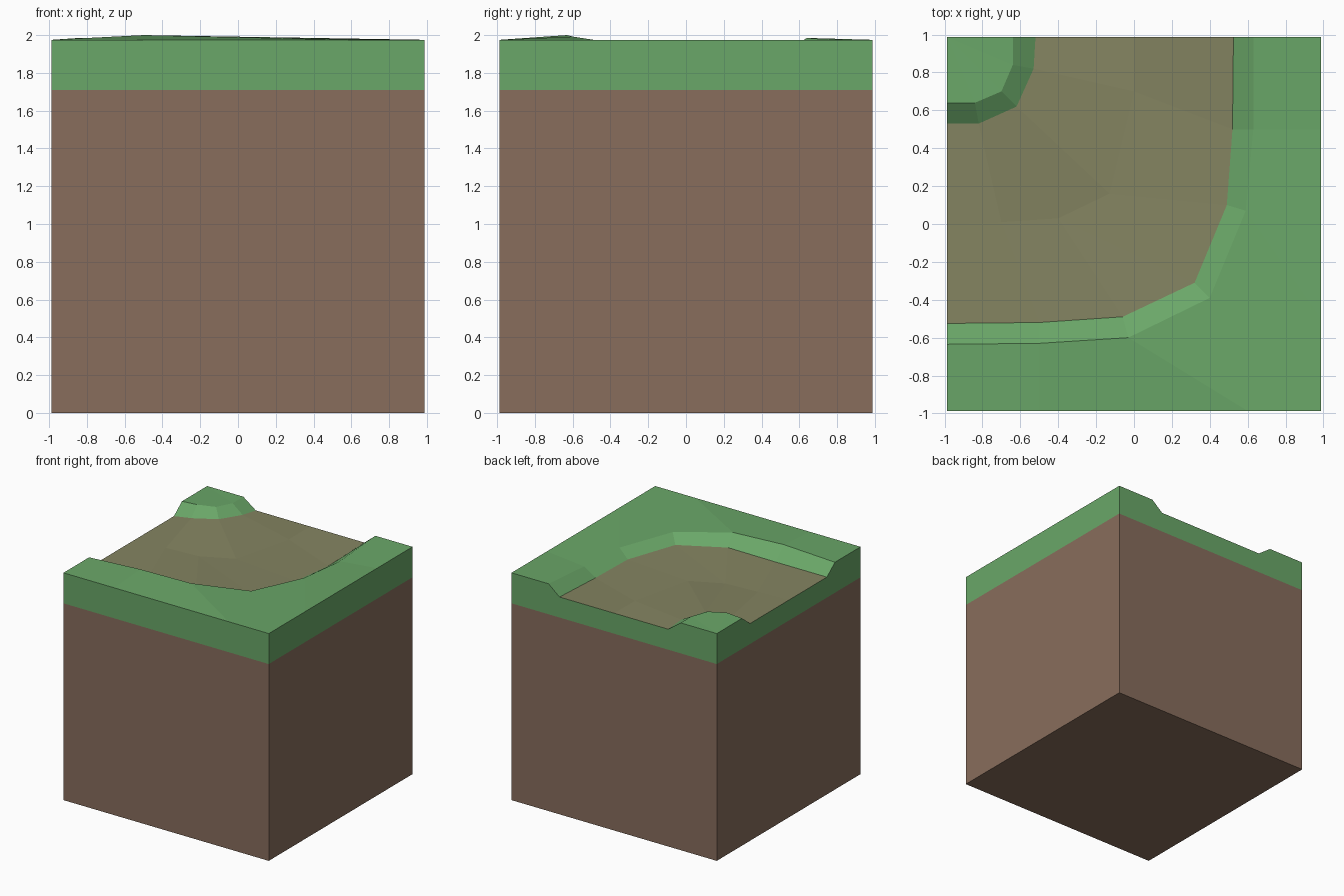
import bpy
import bmesh
from mathutils import Vector

default_cube = bpy.data.objects.get("Cube")
if default_cube:
    bpy.data.objects.remove(default_cube, do_unlink=True)

HALF = 0.987       # half the width of the block
SOIL_TOP = 1.71    # where the soil meets the grass
RIM = 1.975        # normal grass height
BED = 1.888        # path height at the block edges


def make_material(name, colour):
    material = bpy.data.materials.new(name)
    material.use_nodes = True
    material.diffuse_color = (*colour, 1)
    shader = next(n for n in material.node_tree.nodes if n.type == "BSDF_PRINCIPLED")
    shader.inputs["Base Color"].default_value = (*colour, 1)
    shader.inputs["Roughness"].default_value = 0.9
    return material


grass = make_material("grass_green", (0.144, 0.386, 0.138))
path = make_material("path_olive", (0.231, 0.231, 0.12))
soil = make_material("soil_brown", (0.246, 0.153, 0.107))


def finish(bm, name, materials):
    """Turn a bmesh into a flat shaded object."""
    mesh = bpy.data.meshes.new(name)
    bm.to_mesh(mesh)
    bm.free()
    for material in materials:
        mesh.materials.append(material)
    obj = bpy.data.objects.new(name, mesh)
    bpy.context.collection.objects.link(obj)
    return obj


def strip(bm, row_a, row_b, material_index):
    """Bridge two rows of points, fanning where their counts differ."""
    count = max(len(row_a), len(row_b))

    def pick(row, i):
        return row[round(i * (len(row) - 1) / (count - 1))]

    for i in range(count - 1):
        corners = [pick(row_a, i), pick(row_a, i + 1),
                   pick(row_b, i + 1), pick(row_b, i)]
        unique = list(dict.fromkeys(corners))
        face = bm.faces.new([bm.verts.new(p) for p in unique])
        face.material_index = material_index


# Contours of the curved path, from the inner corner to the outer edges
inner_corner = [(-HALF, HALF, RIM)]
inner_rim = [(-HALF, 0.64, RIM), (-0.84, 0.64, 1.985), (-0.7, 0.7, 1.98),
             (-0.64, 0.84, RIM), (-0.64, HALF, RIM)]
inner_foot = [(-HALF, 0.53, BED), (-0.82, 0.53, 1.915), (-0.62, 0.62, 1.925),
              (-0.53, 0.82, 1.91), (-0.52, HALF, BED)]
path_middle = [(-HALF, 0, BED), (-0.7, 0.01, BED), (-0.4, 0.03, BED),
               (-0.13, 0.16, BED), (0, 0.7, 1.885), (0, HALF, BED)]
outer_foot = [(-HALF, -0.525, BED), (-0.5, -0.52, 1.89), (-0.06, -0.49, 1.91),
              (0.32, -0.31, 1.9), (0.49, 0.1, 1.885), (0.52, 0.5, 1.87),
              (0.525, HALF, BED)]
outer_rim = [(-HALF, -0.635, RIM), (-0.5, -0.63, 2), (-0.03, -0.6, 1.992),
             (0.4, -0.39, 1.96), (0.59, 0.07, 1.95), (0.63, 0.5, 1.94),
             (0.63, HALF, RIM)]
outer_edge = [(-HALF, -HALF, RIM), (-0.5, -HALF, RIM), (0.6, -HALF, RIM),
              (HALF, -HALF, RIM), (HALF, -0.5, RIM), (HALF, 0.5, RIM),
              (HALF, HALF, RIM)]

# Grass layer with the sunken path: contours bridged in order
bm = bmesh.new()
contours = [inner_corner, inner_rim, inner_foot, path_middle,
            outer_foot, outer_rim, outer_edge]
for row_a, row_b in zip(contours, contours[1:]):
    on_path = row_a is path_middle or row_b is path_middle
    strip(bm, row_a, row_b, 1 if on_path else 0)
bmesh.ops.remove_doubles(bm, verts=bm.verts, dist=0.0005)
top_faces = list(bm.faces)
for face in top_faces:
    face.normal_update()
    if face.normal.z < 0:
        face.normal_flip()

# Grass band round the sides, dropped from the open border
border = [e for e in bm.edges if e.is_boundary]
skirt = bmesh.ops.extrude_edge_only(bm, edges=border)["geom"]
for item in skirt:
    if isinstance(item, bmesh.types.BMVert):
        item.co.z = SOIL_TOP
for face in bm.faces:
    face.normal_update()
    if abs(face.normal.z) < 0.01:
        face.material_index = 0
        outward = face.calc_center_median()
        outward.z = 0
        if face.normal.dot(outward) < 0:
            face.normal_flip()
finish(bm, "grass_and_path", [grass, path])

# Soil block, open where the grass layer covers it
bm = bmesh.new()
bmesh.ops.create_cube(bm, size=1)
bmesh.ops.scale(bm, vec=Vector((2 * HALF, 2 * HALF, SOIL_TOP)), verts=bm.verts)
bmesh.ops.translate(bm, vec=Vector((0, 0, SOIL_TOP / 2)), verts=bm.verts)
lid = [f for f in bm.faces if f.normal.z > 0.5]
bmesh.ops.delete(bm, geom=lid, context="FACES_ONLY")
finish(bm, "soil_block", [soil])
